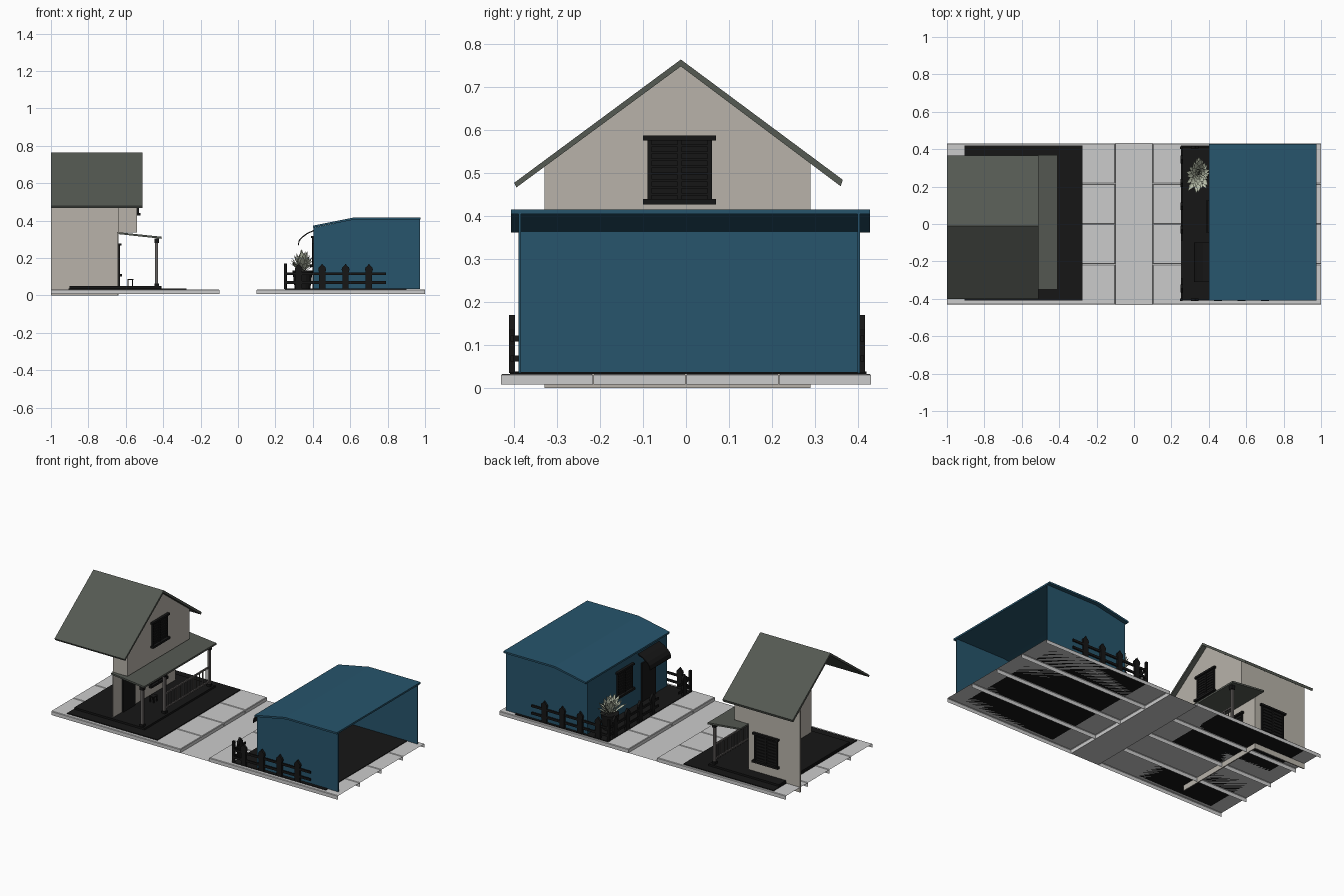
import bpy, bmesh, math, random
from mathutils import Vector

if "Cube" in bpy.data.objects:
    bpy.data.objects.remove(bpy.data.objects["Cube"])
random.seed(4)


def mat(name, c):
    m = bpy.data.materials.new(name)
    m.diffuse_color = (*c, 1)
    m.use_nodes = True
    m.node_tree.nodes["Principled BSDF"].inputs["Base Color"].default_value = m.diffuse_color
    return m


BLUE = mat("blue", (0.02, 0.09, 0.15))
BLACK = mat("black", (0.008, 0.008, 0.008))
WALL = mat("plaster", (0.48, 0.45, 0.40))
ROOF = mat("slate", (0.09, 0.10, 0.085))
LEAF = mat("leaf", (0.5, 0.54, 0.42))
WOOD = mat("post_wood", (0.13, 0.12, 0.115))


def finish(name, bm, m=None):
    me = bpy.data.meshes.new(name)
    bmesh.ops.recalc_face_normals(bm, faces=bm.faces)
    bm.to_mesh(me)
    bm.free()
    ob = bpy.data.objects.new(name, me)
    bpy.context.collection.objects.link(ob)
    if m:
        me.materials.append(m)
    return ob


def prism(name, pts, axis, a, b, m=None):
    """Extrude a 2D outline along an axis; pts are (y,z) for x, (x,z) for y, (x,y) for z."""
    bm = bmesh.new()
    put = {'x': lambda p, t: (t, *p), 'y': lambda p, t: (p[0], t, p[1]), 'z': lambda p, t: (*p, t)}[axis]
    lo = [bm.verts.new(put(p, a)) for p in pts]
    hi = [bm.verts.new(put(p, b)) for p in pts]
    n = len(pts)
    bm.faces.new(lo)
    bm.faces.new(hi)
    for i in range(n):
        bm.faces.new((lo[i], lo[(i + 1) % n], hi[(i + 1) % n], hi[i]))
    return finish(name, bm, m)


def box(name, x0, x1, y0, y1, z0, z1, m=None):
    return prism(name, [(x0, y0), (x1, y0), (x1, y1), (x0, y1)], 'z', z0, z1, m)


# Pavement slabs: open underneath and at the outer ends
for side in (-1, 1):
    for i in range(4):
        y0 = -0.432 + i * 0.216
        ob = box("pavement_slab", *sorted((side * 0.1, side)), y0 + 0.001, y0 + 0.215, 0.008, 0.033)
        bm = bmesh.new()
        bm.from_mesh(ob.data)
        top = [e for e in bm.edges if all(v.co.z > 0.03 for v in e.verts)
               and not all(abs(v.co.x) > 0.99 for v in e.verts)]
        bmesh.ops.bevel(bm, geom=top, offset=0.003, segments=1, affect='EDGES')
        gone = [f for f in bm.faces if f.normal.z < -0.9 or f.normal.x * side > 0.9]
        bmesh.ops.delete(bm, geom=gone, context='FACES')
        bm.to_mesh(ob.data)
        bm.free()

# Road strip
bm = bmesh.new()
bm.faces.new([bm.verts.new(p) for p in ((-.1, -.432, .01), (.1, -.432, .01), (.1, .432, .01), (-.1, .432, .01))])
finish("road", bm)

# Dark ground and porch deck
box("house_ground", -0.905, -0.275, -0.41, 0.42, 0.033, 0.038, BLACK)
box("porch_deck", -0.90, -0.41, -0.345, 0.36, 0.038, 0.05, BLACK)
box("shop_ground", 0.25, 0.90, -0.41, 0.42, 0.033, 0.037, BLACK)

# House walls (open at the back and the near side)
T = 0.006
box("house_side_wall", -1, -0.64, 0.29 - T, 0.29, 0, 0.525, WALL)
box("house_facade", -0.64 - T, -0.64, -0.33, 0.29, 0, 0.34, WALL)
for y in (-0.33, 0.29 - T):
    box("overhang_side", -0.64, -0.54, y, y + T, 0.34, 0.525, WALL)
box("overhang_floor", -0.64, -0.54, -0.33, 0.29, 0.336, 0.34, WALL)
prism("house_gable", [(-.33, .34), (.29, .34), (.29, .53), (-.015, .752), (-.33, .525)], 'x', -0.54 - T, -0.54, WALL)

# House roof slabs
prism("house_roof", [(-.40, .478), (-.012, .765), (.365, .485), (.36, .47), (-.012, .749), (-.395, .467)],
      'x', -1, -0.51, ROOF)

# Porch roof, posts and railing
prism("porch_roof", [(-.64, .338), (-.41, .314), (-.41, .303), (-.64, .328)], 'y', -0.35, 0.37, ROOF)
for y in (-0.33, -0.11, 0.335):
    box("porch_post", -0.443, -0.428, y - .0075, y + .0075, 0.05, 0.305, WOOD)
    box("post_cap", -0.447, -0.423, y - .012, y + .012, 0.28, 0.305, BLACK)
    box("post_foot", -0.447, -0.423, y - .012, y + .012, 0.05, 0.065, BLACK)
for z in (0.075, 0.165):
    box("porch_rail", -0.44, -0.431, -0.11, 0.335, z, z + 0.009, WOOD)
for i in range(1, 14):
    y = -0.11 + 0.445 * i / 14
    box("porch_baluster", -0.438, -0.433, y - .0025, y + .0025, 0.075, 0.165, WOOD)


# Windows: pane, sill, lintel and slats, on a wall facing along x or y
def window(name, axis, at, out, c, w, z0, z1):
    def part(n, u0, u1, za, zb, d):
        lo, hi = sorted((at, at + out * d))
        if axis == 'x':
            box(name + n, lo, hi, u0, u1, za, zb, BLACK)
        else:
            box(name + n, u0, u1, lo, hi, za, zb, BLACK)
    h = w / 2
    part("_pane", c - h, c + h, z0, z1, 0.004)
    part("_sill", c - h - .01, c + h + .01, z0 - .008, z0 + .005, 0.02)
    part("_lintel", c - h - .01, c + h + .01, z1 - .004, z1 + .008, 0.016)
    for u in (c - h, c - .005, c + h - .01):
        part("_bar", u, u + .01, z0, z1, 0.01)
    for k in range(1, 9):
        z = z0 + (z1 - z0) * k / 9
        part("_slat", c - h, c + h, z - .003, z + .003, 0.008)


window("gable_window", 'x', -0.54, 1, -0.015, 0.15, 0.435, 0.58)
window("porch_window", 'x', -0.64, 1, 0.11, 0.15, 0.11, 0.27)
window("side_window", 'y', 0.29, 1, -0.765, 0.16, 0.12, 0.29)
window("shop_window", 'x', 0.405, -1, 0.04, 0.15, 0.16, 0.31)
box("house_door", -0.64, -0.632, -0.24, -0.12, 0.05, 0.27, BLACK)
box("shop_door", 0.397, 0.405, -0.27, -0.13, 0.037, 0.28, BLACK)

# Porch stool
box("stool_seat", -0.592, -0.56, -0.04, 0.0, 0.082, 0.088, BLACK)
for x in (-0.59, -0.566):
    for y in (-0.038, -0.008):
        box("stool_leg", x, x + .005, y, y + .005, 0.05, 0.083, BLACK)

# Blue shop walls (open at the rear) and roof
side = [(.405, .035), (.972, .035), (.972, .405), (.62, .405), (.405, .362)]
prism("shop_near_wall", side, 'y', -0.39, -0.39 + T, BLUE)
prism("shop_far_wall", side, 'y', 0.405 - T, 0.405, BLUE)
box("shop_facade", 0.405, 0.405 + T, -0.39, 0.405, 0.035, 0.365, BLUE)
prism("shop_roof", [(.40, .362), (.62, .405), (.975, .405), (.975, .416), (.615, .416), (.40, .373)],
      'y', -0.408, 0.428, BLUE)

# Curved awning over the shop door
arc = [(.405, .35), (.37, .335), (.34, .313), (.325, .295), (.32, .27)]
prism("awning", arc + [(x + .004, z - .005) for x, z in arc[::-1]], 'y', -0.31, -0.10, BLACK)


# Picket fences
def fence(p, q, n, first=0):
    p, q = Vector(p), Vector(q)
    d = (q - p).normalized()
    along_x = abs(d.x) > 0.5
    for z in (0.062, 0.108):
        t = Vector((0, .004)) if along_x else Vector((.004, 0))
        lo = Vector((min(p.x, q.x), min(p.y, q.y))) - t
        hi = Vector((max(p.x, q.x), max(p.y, q.y))) + t
        box("fence_rail", lo.x, hi.x, lo.y, hi.y, z, z + 0.014, BLACK)
    for i in range(n):
        c = p + d * (first + 0.125 * i)
        u, o = (c.x, c.y) if along_x else (c.y, c.x)
        half = [(.017, .035), (.017, .125), (.021, .138), (.018, .15), (.007, .16), (0, .17)]
        outline = [(u + a, z) for a, z in half] + [(u - a, z) for a, z in half[-2::-1]]
        prism("fence_picket", outline, 'y' if along_x else 'x', o - .007, o + .007, BLACK)


fence((.25, -.405), (.79, -.405), 4, 0.075)
fence((.25, .410), (.79, .410), 4, 0.075)
fence((.255, .405), (.255, -.09), 4, 0.06)
fence((.255, -.405), (.255, -.29), 1, 0.06)
for y in (-0.405, 0.408):
    box("fence_corner_post", 0.246, 0.26, y - .007, y + .007, 0.035, 0.17, BLACK)

# Potted plant
bm = bmesh.new()
bmesh.ops.create_cone(bm, cap_ends=True, segments=16, radius1=.042, radius2=.054, depth=.095)
bmesh.ops.translate(bm, verts=bm.verts, vec=(.345, .265, .085))
finish("plant_pot", bm, BLACK)
bm = bmesh.new()
base = Vector((.345, .265, .12))
for i in range(56):
    a = i * 2.4
    tilt = 0.1 + 1.1 * i / 56
    d = Vector((0.65 * math.cos(a) * math.sin(tilt), math.sin(a) * math.sin(tilt), math.cos(tilt)))
    s = Vector((-math.sin(a), math.cos(a), 0)) * 0.013
    L = random.uniform(0.09, 0.135)
    mid = base + d * L * 0.7
    up = Vector((0, 0, .004))
    v = [bm.verts.new(c) for c in (base + d * .02, mid + s + up, base + d * L, mid - s + up)]
    bm.faces.new((v[0], v[1], v[2]))
    bm.faces.new((v[0], v[2], v[3]))
finish("plant_leaves", bm, LEAF)
